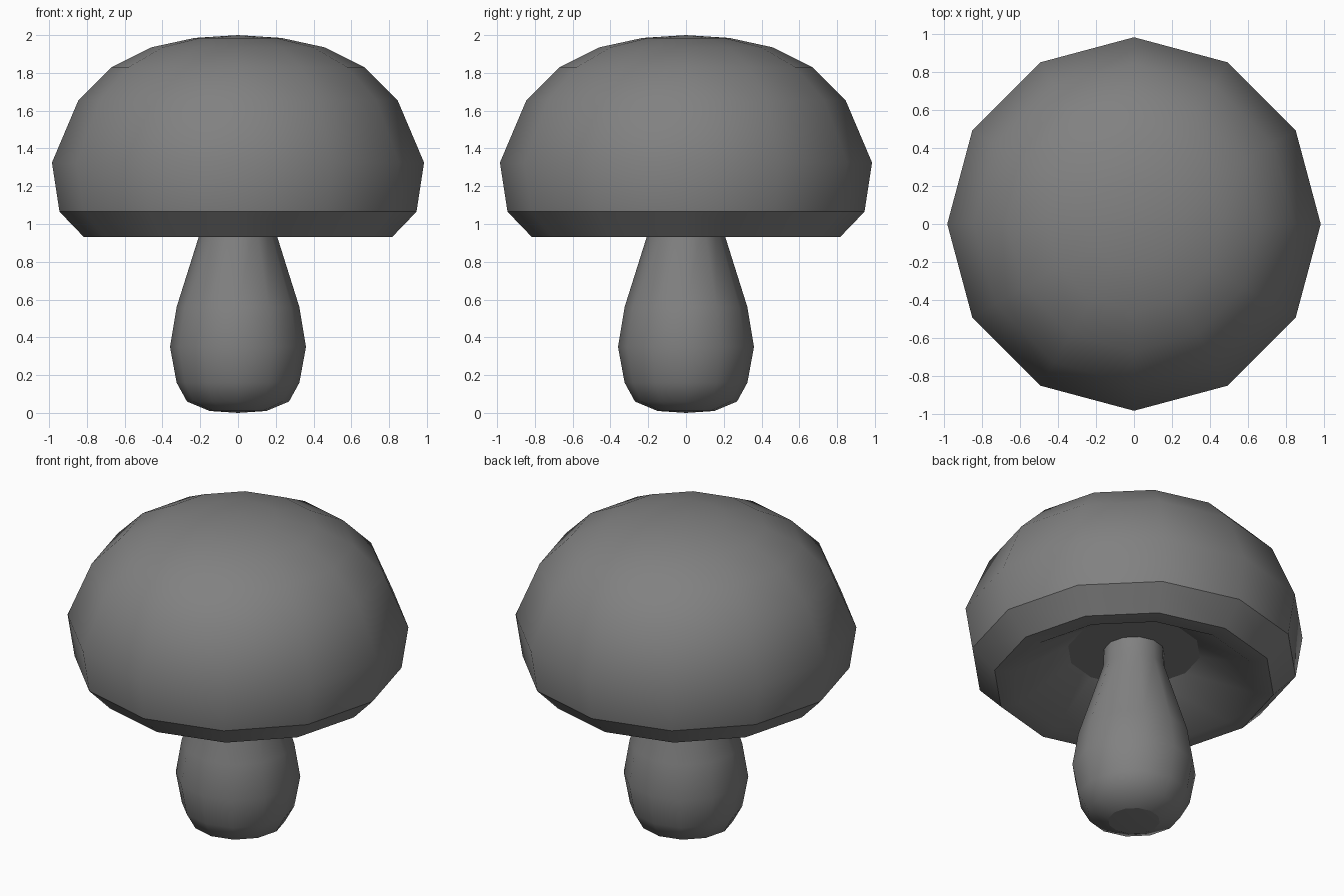
import bpy
import bmesh
import math

SIDES = 12

cube = bpy.data.objects.get("Cube")
if cube:
    bpy.data.objects.remove(cube, do_unlink=True)

# One plain grey for the whole mushroom
grey = bpy.data.materials.new("mushroom_grey")
grey.use_nodes = True
colour = (0.22, 0.22, 0.22, 1)
grey.diffuse_color = colour
grey.node_tree.nodes["Principled BSDF"].inputs["Base Color"].default_value = colour


def lathe(name, profile, sharp_rings):
    """Spin a (radius, height) profile about z, with hard edges on chosen rings."""
    bm = bmesh.new()
    rings = []
    for r, z in profile:
        if r == 0:
            rings.append([bm.verts.new((0, 0, z))] * SIDES)
        else:
            angles = [math.tau * i / SIDES for i in range(SIDES)]
            rings.append([bm.verts.new((r * math.cos(a), r * math.sin(a), z))
                          for a in angles])
    for low, high in zip(rings, rings[1:]):
        for i in range(SIDES):
            j = (i + 1) % SIDES
            corners = dict.fromkeys((low[i], low[j], high[j], high[i]))
            bm.faces.new(list(corners)).smooth = True
    for index in sharp_rings:
        ring = rings[index]
        for i in range(SIDES):
            bm.edges.get((ring[i], ring[(i + 1) % SIDES])).smooth = False
    bmesh.ops.recalc_face_normals(bm, faces=bm.faces)
    mesh = bpy.data.meshes.new(name)
    bm.to_mesh(mesh)
    bm.free()
    mesh.materials.append(grey)
    obj = bpy.data.objects.new(name, mesh)
    bpy.context.collection.objects.link(obj)
    return obj


# Bulbous stem, narrowing to a straight neck inside the cap
lathe("stem", [(0, 0), (0.15, 0.01), (0.27, 0.06), (0.325, 0.16), (0.36, 0.35),
               (0.325, 0.56), (0.18, 1.02), (0.175, 1.14), (0, 1.14)], [1, 7])

# Domed cap with a bevelled rim, flat lip and hollow underside
lathe("cap", [(0, 2), (0.23, 1.985), (0.46, 1.935), (0.67, 1.83), (0.845, 1.655),
              (0.985, 1.325), (0.945, 1.065), (0.815, 0.93), (0.71, 0.93),
              (0.385, 1.135), (0, 1.135)], [6, 7, 9])
